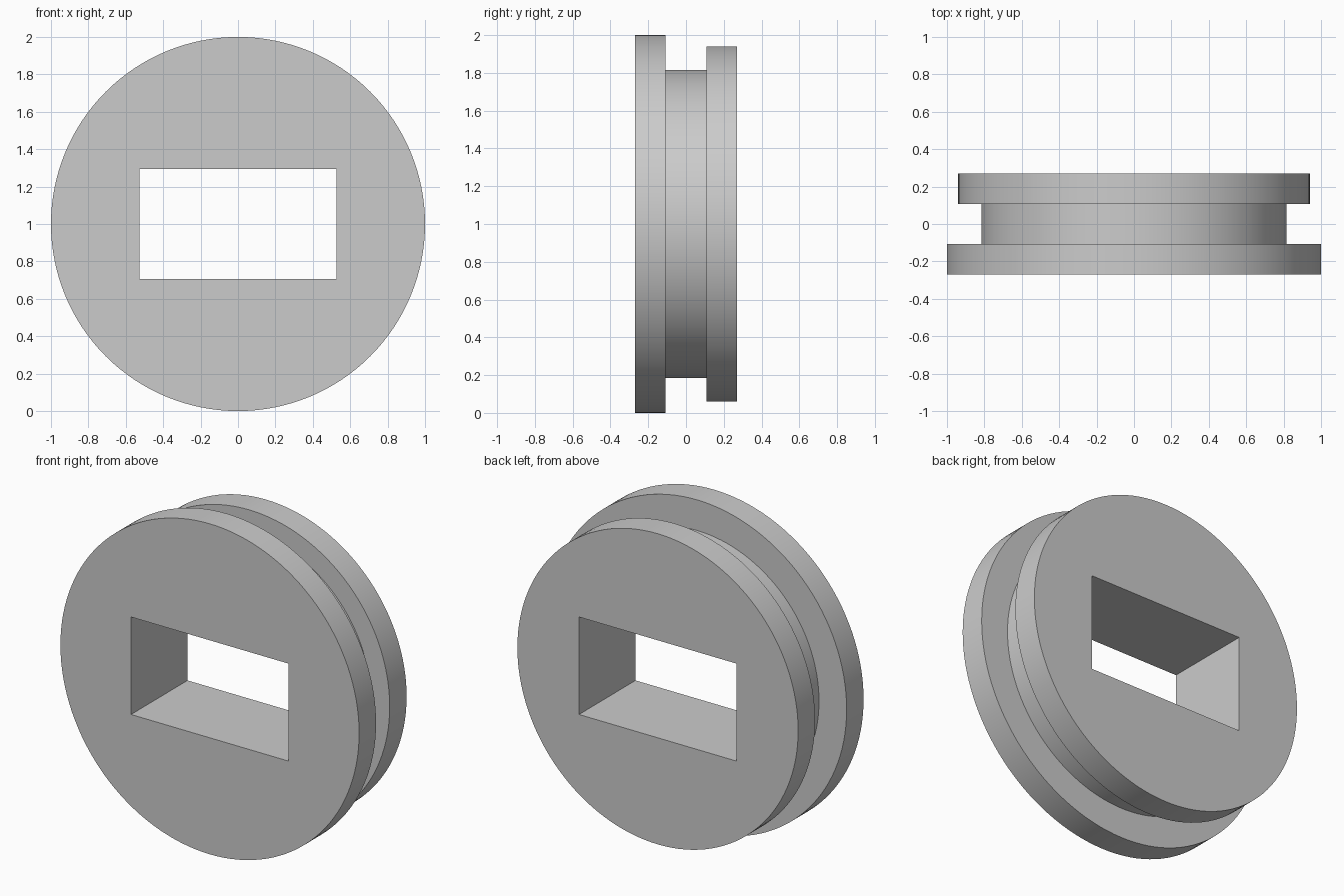
import bpy, bmesh, math
from mathutils import Matrix

cube = bpy.data.objects.get("Cube")
if cube:
    bpy.data.objects.remove(cube, do_unlink=True)

SEGMENTS = 128
CENTRE_Z = 1.0
HALF_DEPTH = 0.27
HALF_GROOVE = 0.108
FRONT_R, CORE_R, BACK_R = 1.0, 0.815, 0.94
SLOT_W, SLOT_H = 1.054, 0.59

grey = bpy.data.materials.new("plain_grey")
grey.use_nodes = True
colour = (0.6, 0.6, 0.6, 1)
grey.diffuse_color = colour
grey.node_tree.nodes["Principled BSDF"].inputs["Base Color"].default_value = colour


def add_object(name, bm):
    bmesh.ops.recalc_face_normals(bm, faces=bm.faces)
    mesh = bpy.data.meshes.new(name)
    bm.to_mesh(mesh)
    bm.free()
    mesh.materials.append(grey)
    obj = bpy.data.objects.new(name, mesh)
    obj.location.z = CENTRE_Z
    bpy.context.collection.objects.link(obj)
    return obj


# Grooved wheel: stepped profile turned around the y axis
profile = [(FRONT_R, -HALF_DEPTH), (FRONT_R, -HALF_GROOVE),
           (CORE_R, -HALF_GROOVE), (CORE_R, HALF_GROOVE),
           (BACK_R, HALF_GROOVE), (BACK_R, HALF_DEPTH)]
bm = bmesh.new()
rings = []
for r, y in profile:
    angles = [2 * math.pi * i / SEGMENTS for i in range(SEGMENTS)]
    rings.append([bm.verts.new((r * math.cos(a), y, r * math.sin(a))) for a in angles])
for lower, upper in zip(rings, rings[1:]):
    for i in range(SEGMENTS):
        j = (i + 1) % SEGMENTS
        bm.faces.new((lower[i], lower[j], upper[j], upper[i]))
bm.faces.new(rings[0])
bm.faces.new(rings[-1])
wheel = add_object("grooved_wheel", bm)

# Rectangular slot through the middle
bm = bmesh.new()
bmesh.ops.create_cube(bm, size=1, matrix=Matrix.Diagonal((SLOT_W, 1, SLOT_H, 1)))
cutter = add_object("slot_cutter", bm)
cutter.hide_render = True

cut = wheel.modifiers.new("slot", 'BOOLEAN')
cut.operation = 'DIFFERENCE'
cut.solver = 'EXACT'
cut.object = cutter

bpy.ops.object.select_all(action='DESELECT')
bpy.context.view_layer.objects.active = wheel
wheel.select_set(True)
bpy.ops.object.modifier_apply(modifier=cut.name)
bpy.data.objects.remove(cutter, do_unlink=True)
bpy.ops.object.shade_smooth_by_angle(angle=math.radians(30))
